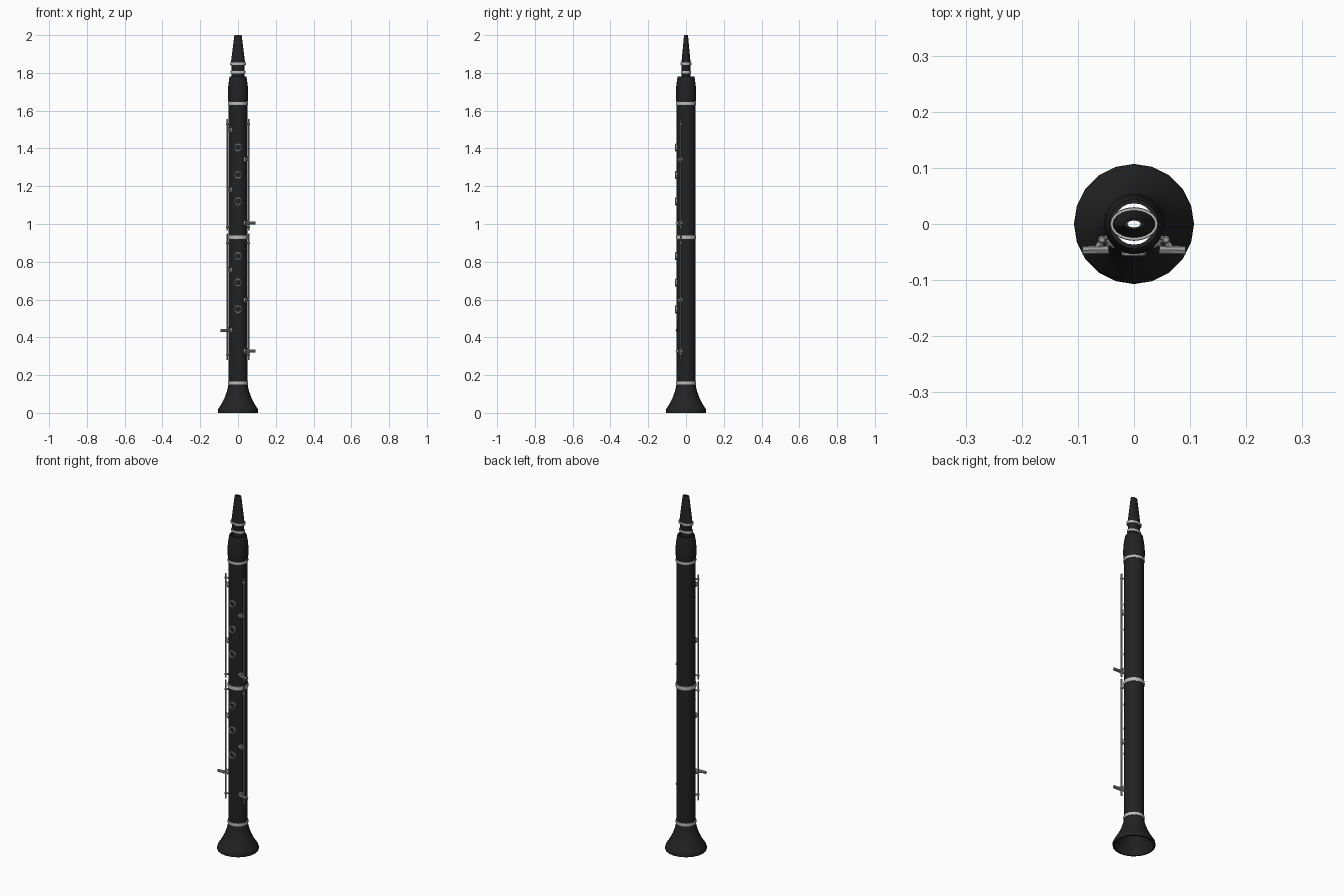
import bpy, bmesh, math
from mathutils import Vector

if "Cube" in bpy.data.objects:
    bpy.data.objects.remove(bpy.data.objects["Cube"])


def mat(name, c):
    m = bpy.data.materials.new(name)
    m.diffuse_color = (*c, 1)
    m.use_nodes = True
    m.node_tree.nodes["Principled BSDF"].inputs["Base Color"].default_value = m.diffuse_color
    return m


BLACK = mat("black_wood", (0.016, 0.016, 0.017))
SILVER = mat("bright_silver", (0.5, 0.5, 0.5))
STEEL = mat("key_steel", (0.3, 0.3, 0.3))


def finish(name, bm, m, loc=(0, 0, 0), direction=(0, 0, 1)):
    bmesh.ops.recalc_face_normals(bm, faces=bm.faces)
    me = bpy.data.meshes.new(name)
    bm.to_mesh(me)
    bm.free()
    me.materials.append(m)
    ob = bpy.data.objects.new(name, me)
    bpy.context.collection.objects.link(ob)
    ob.location = loc
    ob.rotation_mode = 'QUATERNION'
    ob.rotation_quaternion = Vector(direction).to_track_quat('Z', 'Y')
    bpy.context.view_layer.objects.active = ob
    ob.select_set(True)
    bpy.ops.object.shade_smooth_by_angle(angle=math.radians(35))
    ob.select_set(False)
    return ob


def lathe(name, profile, m, n=20, **kw):
    """Closed ring of (x radius, y radius, z) sections swept around z."""
    bm = bmesh.new()
    rings = [[bm.verts.new((rx * math.cos(2 * math.pi * i / n),
                            ry * math.sin(2 * math.pi * i / n), z)) for i in range(n)]
             for rx, ry, z in profile]
    for a, b in zip(rings, rings[1:] + rings[:1]):
        for i in range(n):
            j = (i + 1) % n
            bm.faces.new((a[i], a[j], b[j], b[i]))
    return finish(name, bm, m, **kw)


def round_lathe(name, profile, m, **kw):
    return lathe(name, [(r, r, z) for r, z in profile], m, **kw)


def rod(name, a, b, r, m, n=8, r2=None):
    a, b = Vector(a), Vector(b)
    bm = bmesh.new()
    bmesh.ops.create_cone(bm, cap_ends=True, segments=n, radius1=r,
                          radius2=r if r2 is None else r2, depth=(b - a).length)
    return finish(name, bm, m, loc=(a + b) / 2, direction=b - a)


def ball(name, loc, r, m):
    bm = bmesh.new()
    bmesh.ops.create_uvsphere(bm, u_segments=8, v_segments=6, radius=r)
    return finish(name, bm, m, loc=loc)


# Hollow wooden tube sections
BORE = 0.037
for name, z0, z1 in (("lower_joint", 0.16, 0.93), ("upper_joint", 0.93, 1.64)):
    round_lathe(name, [(0.05, z0), (0.05, z1), (BORE, z1), (BORE, z0)], BLACK)
round_lathe("barrel", [(0.050, 1.64), (0.054, 1.67), (0.054, 1.70), (0.051, 1.74),
                       (0.046, 1.772), (0.044, 1.78), (BORE, 1.78), (BORE, 1.64)], BLACK)
round_lathe("bell", [(0.050, 0.16), (0.053, 0.135), (0.060, 0.11), (0.071, 0.08),
                     (0.086, 0.05), (0.102, 0.025), (0.107, 0.015), (0.107, 0.0),
                     (0.098, 0.0), (0.095, 0.018), (0.078, 0.045), (0.062, 0.075),
                     (0.050, 0.105), (0.041, 0.135), (BORE, 0.16)], BLACK)

# Bright joint rings
for name, z, h in (("bell_ring", 0.157, 0.008), ("middle_ring", 0.93, 0.010),
                   ("barrel_ring", 1.638, 0.007)):
    round_lathe(name, [(0.049, z - h), (0.053, z - h), (0.054, z),
                       (0.053, z + h), (0.049, z + h)], SILVER)

# Oval mouthpiece with a narrow through hole
lathe("mouthpiece", [(0.034, 0.023, 1.765), (0.034, 0.023, 1.835), (0.039, 0.025, 1.848),
                     (0.036, 0.023, 1.865), (0.028, 0.017, 1.93), (0.020, 0.011, 1.995),
                     (0.018, 0.010, 2.0), (0.012, 0.006, 2.0), (0.018, 0.012, 1.765)], BLACK)
for name, z, rx, ry in (("ligature_top", 1.848, 0.043, 0.030),
                        ("ligature_bottom", 1.803, 0.040, 0.027)):
    lathe(name, [(rx - 0.010, ry - 0.008, z - 0.006), (rx - 0.001, ry - 0.001, z - 0.006),
                 (rx, ry, z), (rx - 0.001, ry - 0.001, z + 0.006),
                 (rx - 0.010, ry - 0.008, z + 0.006)], SILVER)

# Raised tone hole rings along the front
for z in (1.405, 1.26, 1.12, 0.83, 0.69, 0.548):
    round_lathe("tone_hole_ring", [(0.014, 0), (0.022, 0), (0.022, 0.010), (0.019, 0.012),
                                   (0.014, 0.011)], STEEL, n=10,
                loc=(0, -0.046, z), direction=(0, -1, 0))

# Long key rods with their posts on both sides
RX, RY = 0.057, -0.028
for s in (-1, 1):
    for z0, z1 in ((0.28, 0.95), (0.965, 1.555)):
        rod("key_rod", (s * RX, RY, z0), (s * RX, RY, z1), 0.005, STEEL)
    for z in (0.31, 0.90, 0.985, 1.53):
        rod("rod_post", (s * 0.042, -0.021, z), (s * RX, RY, z), 0.005, STEEL, 8, 0.004)
        ball("post_ball", (s * RX, RY, z), 0.0075, STEEL)

# Padded side keys: (side, height, has finger lever)
KEYS = ((-1, 1.497, 0), (-1, 1.18, 0), (-1, 0.755, 0), (-1, 0.437, 1),
        (1, 1.34, 0), (1, 1.005, 1), (1, 0.597, 0), (1, 0.327, 1))
for s, z, lever in KEYS:
    out = Vector((s * 0.80, -0.60, 0))
    foot = out * 0.047 + Vector((0, 0, z))
    rod("key_pad", foot, foot + out * 0.010, 0.016, STEEL, 10, 0.013)
    top = foot + out * 0.010
    rod("key_arm", top, (s * RX, RY, z + 0.018), 0.004, STEEL)
    ball("key_knob", top, 0.007, STEEL)
    if lever:
        rod("finger_lever", (s * 0.045, -0.046, z), (s * 0.092, -0.047, z),
            0.008, STEEL, 8)
        rod("lever_brace", (s * 0.052, -0.024, z), (s * 0.068, -0.046, z), 0.006, STEEL)
